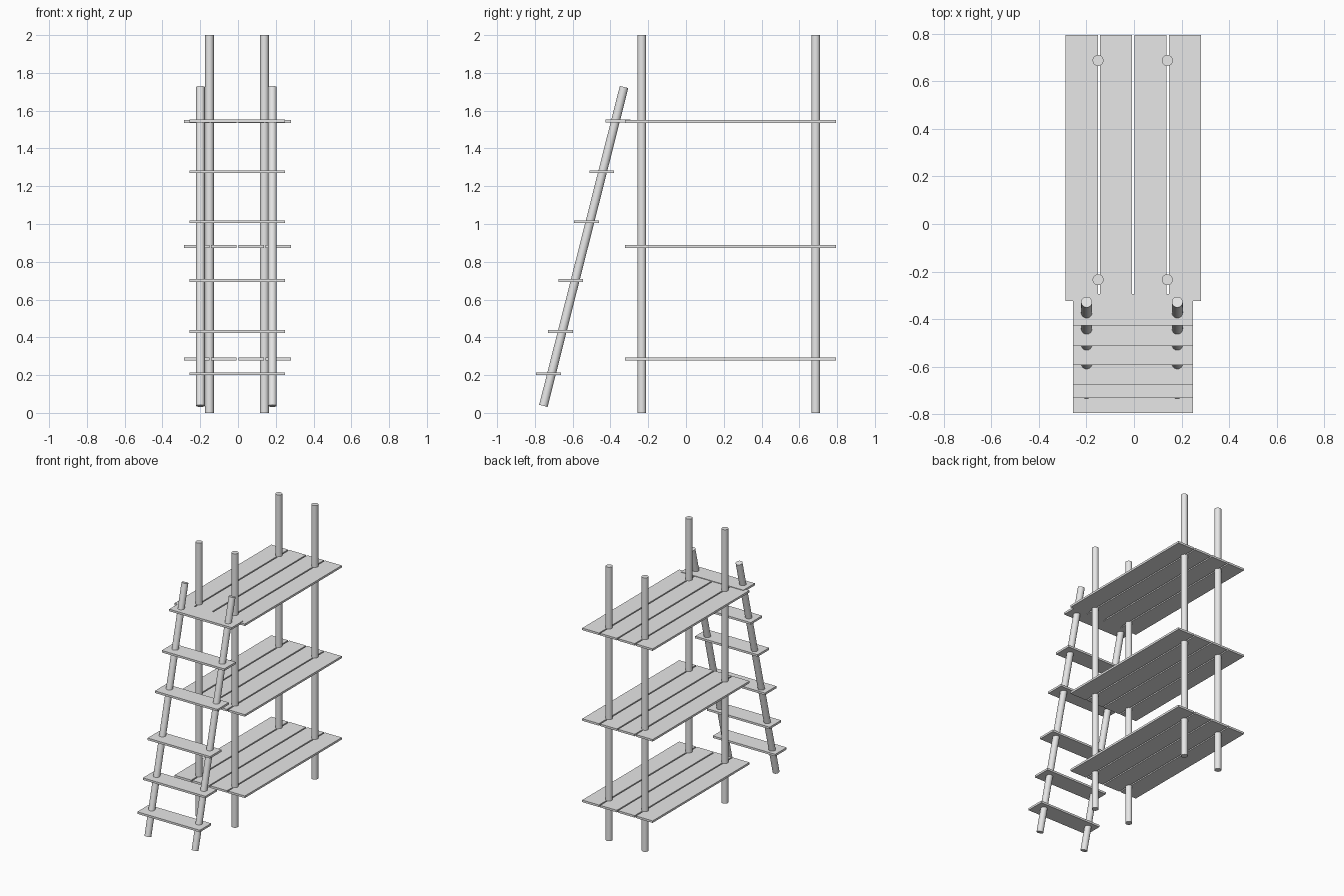
import bpy
import math
from mathutils import Vector

cube = bpy.data.objects.get("Cube")
if cube:
    bpy.data.objects.remove(cube, do_unlink=True)

# Single flat light grey
grey = bpy.data.materials.new("light_grey")
grey.use_nodes = True
grey.diffuse_color = (0.8, 0.8, 0.8, 1)
bsdf = next(n for n in grey.node_tree.nodes if n.type == "BSDF_PRINCIPLED")
bsdf.inputs["Base Color"].default_value = (0.8, 0.8, 0.8, 1)

THICK = 0.015
RADIUS = 0.023


def board(name, x0, x1, y0, y1, z):
    """Flat board centred on height z."""
    bpy.ops.mesh.primitive_cube_add(size=1, location=((x0 + x1) / 2, (y0 + y1) / 2, z))
    obj = bpy.context.object
    obj.name = name
    obj.scale = (x1 - x0, y1 - y0, THICK)
    bpy.ops.object.transform_apply(location=False, rotation=False, scale=True)
    obj.data.materials.append(grey)


def pole(name, start, end):
    """Round pole between two points."""
    a, b = Vector(start), Vector(end)
    bpy.ops.mesh.primitive_cylinder_add(vertices=32, radius=RADIUS,
                                        depth=(b - a).length, location=(a + b) / 2)
    obj = bpy.context.object
    obj.name = name
    obj.rotation_euler = (b - a).to_track_quat("Z", "Y").to_euler()
    obj.data.materials.append(grey)
    bpy.ops.object.shade_smooth_by_angle(angle=math.radians(40))


# Upright posts
for side, x in (("right", -0.151), ("left", 0.14)):
    for end, y in (("front", -0.234), ("back", 0.687)):
        pole(f"{end}_{side}_post", (x, y, 0), (x, y, 2))

# Three decks of four planks each
for level, z in (("lower", 0.286), ("middle", 0.88), ("upper", 1.542)):
    for i in range(4):
        x = -0.287 + i * 0.1445
        board(f"{level}_deck_plank_{i + 1}", x, x + 0.135, -0.323, 0.795, z)

# Leaning ladder rails
for side, x in (("right", -0.199), ("left", 0.182)):
    pole(f"ladder_{side}_rail", (x, -0.755, 0.037), (x, -0.328, 1.725))

# Ladder steps: front edge and height
steps = [(-0.795, 0.207), (-0.73, 0.43), (-0.676, 0.7),
         (-0.592, 1.012), (-0.512, 1.277), (-0.427, 1.546)]
for i, (y, z) in enumerate(steps):
    board(f"ladder_step_{i + 1}", -0.257, 0.248, y, y + 0.132, z)
